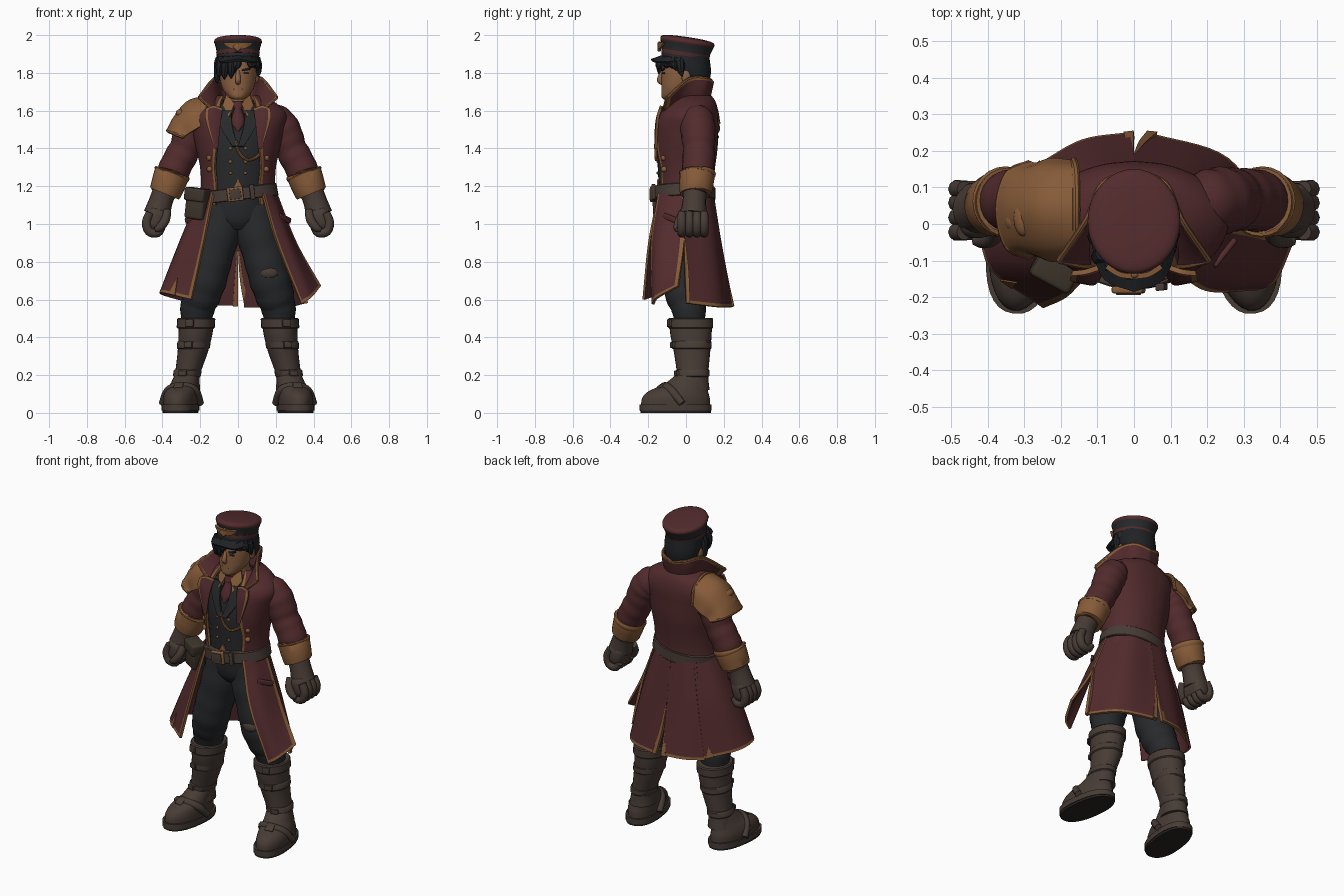
import bpy, bmesh, math
from mathutils import Vector, Matrix


def material(name, rgb):
    m = bpy.data.materials.new(name)
    m.diffuse_color = (*rgb, 1)
    return m


MAROON = material("maroon cloth", (0.085, 0.024, 0.026))
TAN = material("tan leather", (0.24, 0.105, 0.04))
CHARCOAL = material("charcoal cloth", (0.021, 0.022, 0.024))
BROWN = material("brown leather", (0.064, 0.045, 0.036))
POUCH = material("dark pouch leather", (0.048, 0.036, 0.025))
SKIN = material("skin", (0.26, 0.12, 0.055))
HAIR = material("black hair", (0.014, 0.016, 0.019))
SOLE = material("sole rubber", (0.02, 0.018, 0.017))


def finish(name, bm, mats, mirror=False, solid=0, bevel=0):
    if solid:  # open panels face away from the body axis
        bm.normal_update()
        if sum(f.normal.xy.dot(f.calc_center_median().xy) for f in bm.faces) < 0:
            bmesh.ops.reverse_faces(bm, faces=bm.faces[:])
    else:
        bmesh.ops.recalc_face_normals(bm, faces=bm.faces[:])
    me = bpy.data.meshes.new(name)
    bm.to_mesh(me)
    bm.free()
    ob = bpy.data.objects.new(name, me)
    bpy.context.collection.objects.link(ob)
    for m in mats:
        me.materials.append(m)
    if bevel:
        b = ob.modifiers.new("bevel", 'BEVEL')
        b.width, b.segments = bevel, 3
    if mirror:
        ob.modifiers.new("mirror", 'MIRROR').merge_threshold = 0.0005
    if solid:
        s = ob.modifiers.new("solid", 'SOLIDIFY')
        s.thickness, s.offset, s.material_offset = solid, 0, 2
    return ob


def spline(p, t):
    s = t * (len(p) - 1)
    i = min(int(s), len(p) - 2)
    f = s - i
    b, c = p[i], p[i + 1]
    a = p[i - 1] if i else b * 2 - c
    d = p[i + 2] if i + 2 < len(p) else c * 2 - b
    return 0.5 * (2 * b + (c - a) * f + (2 * a - 5 * b + 4 * c - d) * f * f + (3 * b - a - 3 * c + d) * f ** 3)


def skin_rings(bm, rings):
    vs = [[bm.verts.new(p) for p in r] for r in rings]
    n = len(vs[0])
    for a, b in zip(vs, vs[1:]):
        for i in range(n):
            bm.faces.new((a[i], a[(i + 1) % n], b[(i + 1) % n], b[i]))
    bm.faces.new(vs[0])
    bm.faces.new(vs[-1])


def loft(name, rows, mat, seg=32, steps=4, mirror=False, matrix=None, power=1.0):
    """Stack of ellipses: each row is z, cx, cy, rx, ry."""
    rows = [Vector(r) for r in rows]
    n = (len(rows) - 1) * steps
    rings = []
    for k in range(n + 1):
        z, cx, cy, rx, ry = spline(rows, k / n)
        ring = []
        for j in range(seg):
            c, s = math.cos(math.tau * j / seg), math.sin(math.tau * j / seg)
            c, s = (math.copysign(abs(q) ** power, q) for q in (c, s))
            ring.append(Vector((cx + rx * c, cy + ry * s, z)))
        rings.append(ring)
    bm = bmesh.new()
    skin_rings(bm, rings)
    if matrix:
        bm.transform(matrix)
    return finish(name, bm, [mat], mirror)


def tube(name, pts, mat, seg=16, steps=5, mirror=False, ripple=0, ref=(0, 1, 0)):
    """Round limb through points x, y, z, radius."""
    pts = [Vector(p) for p in pts]
    n = (len(pts) - 1) * steps
    s = [spline(pts, k / n) for k in range(n + 1)]
    rings = []
    for k, p in enumerate(s):
        t = (s[min(k + 1, n)] - s[max(k - 1, 0)]).xyz.normalized()
        u = t.cross(Vector(ref)).normalized()
        v = t.cross(u)
        r = max(p.w, 0.002) + ripple * math.sin(k * 1.3)
        rings.append([p.xyz + r * (u * math.cos(math.tau * j / seg) + v * math.sin(math.tau * j / seg)) for j in range(seg)])
    bm = bmesh.new()
    skin_rings(bm, rings)
    return finish(name, bm, [mat], mirror)


def sheet(name, rows, mat, trim=TAN, sides=(), wu=0.1, wv=0.03, th=0.014, mirror=True, nu=14, nv=14):
    """Curved panel; outer border cells on the listed sides take the trim colour."""
    rows = [[Vector(p) for p in r] for r in rows]

    def params(n, w):
        return [0, w] + [w + (1 - 2 * w) * i / n for i in range(1, n)] + [1 - w, 1]
    us, vs = params(nu, wu), params(nv, wv)
    bm = bmesh.new()
    g = [[bm.verts.new(spline([spline(r, u) for r in rows], v)) for u in us] for v in vs]
    for j in range(len(vs) - 1):
        for i in range(len(us) - 1):
            f = bm.faces.new((g[j][i], g[j][i + 1], g[j + 1][i + 1], g[j + 1][i]))
            edge = {"u0": i == 0, "u1": i == len(us) - 2, "v0": j == 0, "v1": j == len(vs) - 2}
            f.material_index = int(any(edge[e] for e in sides))
    return finish(name, bm, [mat, trim, mat, mat], mirror, th)


def box(name, loc, size, mat, bevel=0.01, rot=(0, 0, 0), mirror=False):
    bm = bmesh.new()
    bmesh.ops.create_cube(bm, size=1)
    r = Matrix.Rotation(rot[2], 4, 'Z') @ Matrix.Rotation(rot[1], 4, 'Y') @ Matrix.Rotation(rot[0], 4, 'X')
    bm.transform(Matrix.Translation(loc) @ r @ Matrix.Diagonal((*size, 1)))
    return finish(name, bm, [mat], mirror, 0, bevel)


def ball(name, loc, size, mat, mirror=False):
    bm = bmesh.new()
    bmesh.ops.create_uvsphere(bm, u_segments=16, v_segments=10, radius=1)
    bm.transform(Matrix.Translation(loc) @ Matrix.Diagonal((*size, 1)))
    return finish(name, bm, [mat], mirror)


# Trousers, waistcoat and neck
tube("trouser_leg", [(.08, .0, 1.1, .11), (.1, -.01, .97, .115), (.14, -.02, .82, .11), (.168, -.022, .71, .109),
                     (.195, -.005, .62, .102), (.215, .015, .55, .09), (.22, .02, .46, .08)], CHARCOAL, 24, 5, True, .002)
loft("trouser_hips", [(.97, 0, 0, .1, .09), (1.03, 0, -.005, .165, .12), (1.18, 0, -.01, .165, .13)], CHARCOAL)
loft("waistcoat", [(1.1, 0, -.01, .165, .13), (1.25, 0, -.015, .165, .132), (1.42, 0, -.01, .185, .142),
                   (1.54, 0, .005, .19, .13), (1.62, 0, .02, .13, .1), (1.64, 0, .02, .08, .08)], CHARCOAL)
tube("neck", [(0, .04, 1.56, .08), (0, .01, 1.66, .066), (0, .0, 1.74, .066)], SKIN)
sheet("waistcoat_lapel", [[(.035, -.105, 1.6), (.1, -.085, 1.6)], [(.03, -.132, 1.52), (.095, -.12, 1.52)],
                          [(.0, -.16, 1.41), (.03, -.158, 1.41)]], CHARCOAL, th=.016, nu=4, nv=8)
sheet("shirt_hem", [[(0, -.149, 1.235), (.002, -.149, 1.235)], [(0, -.15, 1.19), (.026, -.149, 1.19)]], TAN, th=.009, nu=2, nv=2)
for z in (1.27, 1.33, 1.4):
    ball("waistcoat_button", (.04, -.15, z), (.009, .006, .009), TAN, True)
tube("watch_chain", [(-.01, -.157, 1.44, .008), (.005, -.16, 1.38, .008), (.05, -.157, 1.34, .008),
                     (.1, -.139, 1.355, .008), (.125, -.136, 1.39, .008)], TAN, 8)

# Shirt collar and tie
sheet("shirt_collar", [[(.014, -.093, 1.64), (.06, -.05, 1.68)], [(.045, -.12, 1.565), (.08, -.07, 1.625)]], TAN, nu=3, nv=3)
loft("tie", [(1.49, 0, -.128, .008, .02), (1.54, 0, -.115, .038, .025), (1.61, 0, -.09, .019, .027),
             (1.615, 0, -.085, .029, .032), (1.65, 0, -.075, .032, .032)], MAROON, 12)

# Coat body, open at the front
body = [(1.1, .2, .148, -.005, .115), (1.2, .19, .146, -.008, .112), (1.3, .194, .155, -.008, .12),
        (1.4, .215, .166, -.006, .112), (1.5, .236, .166, -.002, .105), (1.58, .25, .155, .01, .1),
        (1.64, .19, .122, .03, .09), (1.675, .11, .1, .03, .075)]
rows = []
for z, rx, ry, cy, fx in body:
    a0 = math.asin(fx / rx)
    angles = [a0 + (math.pi - a0) * i / 8 for i in range(9)]
    rows.append([(rx * math.sin(a) if i < 8 else 0, cy - ry * math.cos(a), z) for i, a in enumerate(angles)])
sheet("coat_body", rows, MAROON, sides=("u0",), wu=.035, nu=24, nv=24)
edge = [(0, .14, 1.75), (.085, .11, 1.77), (.13, .012, 1.765), (.205, -.1, 1.67)]
sheet("coat_collar", [[(0, .115, 1.64), (.075, .085, 1.65), (.1, .0, 1.64), (.105, -.11, 1.59)],
                      [(0, .13, 1.705), (.085, .1, 1.715), (.118, .01, 1.705), (.155, -.11, 1.625)], edge],
      MAROON, sides=("v1", "u1"), wu=.05, wv=.09, th=.016)
tube("collar_piping", [(*p, .009) for p in edge], TAN, 8, 6, True, ref=(0, 0, 1))
tube("collar_point_piping", [(.205, -.1, 1.67, .009), (.155, -.112, 1.625, .009), (.115, -.116, 1.598, .008)], TAN, 8, 3, True)
sheet("coat_lapel", [[(.085, -.115, 1.61), (.13, -.13, 1.625), (.17, -.135, 1.61)],
                     [(.095, -.145, 1.53), (.13, -.155, 1.54), (.172, -.15, 1.555)],
                     [(.108, -.16, 1.4), (.116, -.162, 1.4), (.124, -.16, 1.4)]],
      MAROON, sides=("u1", "v0"), wu=.18, wv=.07)
for z in (1.29, 1.35):
    ball("coat_button", (.15, -.115, z), (.016, .018, .016), TAN, True)

# Coat skirt panels with side and back slits; the left and right sides differ
backs = {"left": [[(0, .14, 1.16), (.12, .11, 1.16), (.2, -.01, 1.16)],
                  [(0, .185, .88), (.185, .145, .88), (.295, -.01, .88)],
                  [(.035, .245, .56), (.255, .175, .56), (.36, 0, .58)]],
         "right": [[(0, .14, 1.16), (-.08, .13, 1.16), (-.14, .1, 1.16)],
                   [(0, .185, .88), (-.11, .175, .88), (-.2, .135, .88)],
                   [(-.012, .245, .57), (-.14, .225, .57), (-.25, .165, .57)]]}
fronts = {"left": [[(.13, -.145, 1.16), (.175, -.09, 1.16), (.202, 0, 1.16)],
                   [(.205, -.18, .9), (.27, -.135, .9), (.305, -.01, .9)],
                   [(.335, -.175, .575), (.385, -.15, .61), (.435, -.04, .67)]],
          "right": [[(-.13, -.145, 1.16), (-.19, -.06, 1.16), (-.19, .03, 1.16), (-.125, .108, 1.16)],
                    [(-.18, -.195, .9), (-.29, -.1, .9), (-.295, .04, .9), (-.185, .147, .9)],
                    [(-.245, -.225, .6), (-.395, -.11, .635), (-.39, .03, .62), (-.247, .17, .58)]]}
for side in ("left", "right"):
    sheet("coat_skirt_back_" + side, backs[side], MAROON, sides=("v1",), wu=.03, wv=.026, mirror=False)
    sheet("coat_skirt_front_" + side, fronts[side], MAROON, sides=("u0", "v1", "u1") if side == "left" else ("u0", "v1"),
          wu=.08 if side == "left" else .035, wv=.026, mirror=False)
for s, x0, x1 in ((1, .024, .035), (-1, .002, .0)):
    sheet("back_slit_trim", [[(0, .186, .86), (s * .006, .186, .86)], [(x0 * .5 * s, .217, .7), ((x0 * .5 + .018) * s, .215, .7)],
                             [(x1 * s, .247, .565), ((x1 + .028) * s, .244, .565)]], TAN, th=.018, nu=2, mirror=False)
sheet("side_slit_trim", [[(.291, -.006, .92), (.293, -.012, .92)], [(.328, .014, .75), (.33, -.006, .75)],
                         [(.358, .02, .58), (.362, 0, .58)]], TAN, th=.018, nu=2, mirror=False)
panel = [[Vector(p) for p in r] for r in fronts["right"]]
for label, u, w, v0 in (("front", .2, .035, .84), ("rear", .95, .04, .9)):
    rows = [[spline([spline(r, u + k * w * (v - v0) / (1 - v0)) for r in panel], v) for k in (-1, 1)] for v in (v0, 1)]
    sheet(label + "_notch_trim", rows, TAN, th=.022, nu=3, nv=4, mirror=False).data.materials[2] = MAROON
box("pocket_flap", (.247, -.08, 1.03), (.1, .016, .03), MAROON, .006, (0, .3, .9), True)

# Belt, buckle and pouch
tilt = Matrix.Translation((0, 0, 1.16)) @ Matrix.Rotation(-.12, 4, 'Y')
loft("belt", [(-.034, 0, -.012, .208, .163), (-.03, 0, -.012, .212, .167), (.03, 0, -.012, .208, .167), (.034, 0, -.012, .202, .163)],
     BROWN, 40, 1, matrix=tilt)
box("belt_buckle", (-.015, -.18, 1.158), (.085, .02, .075), TAN, .006, (0, -.12, 0))
box("buckle_plate", (-.015, -.19, 1.158), (.062, .009, .054), BROWN, .002, (0, -.12, 0))
box("belt_loop", (.075, -.172, 1.17), (.025, .02, .08), BROWN, .004, (0, -.12, .1))
box("pouch", (-.215, -.12, 1.1), (.11, .08, .15), POUCH, .015, (0, .12, -.5))
box("pouch_flap", (-.215, -.126, 1.155), (.12, .088, .07), POUCH, .012, (0, .12, -.5))

# Sleeves, cuffs and gloves
tube("sleeve", [(.14, .052, 1.565, .07), (.2, .06, 1.545, .088), (.243, .064, 1.49, .092), (.28, .068, 1.4, .084),
                (.328, .065, 1.31, .085), (.375, .055, 1.2, .075)], MAROON, 24, 6, True, .002)
tube("cuff", [(.348, .06, 1.27, .086), (.35, .06, 1.265, .094), (.385, .05, 1.168, .085), (.387, .05, 1.163, .075)], TAN, 24, 2, True)
tube("cuff_edge", [(.347, .06, 1.277, .093), (.35, .06, 1.268, .098), (.354, .059, 1.258, .094)], TAN, 24, 3, True)
tube("glove_wrist", [(.385, .05, 1.18, .065), (.405, .045, 1.13, .062), (.43, .04, 1.05, .07)], BROWN, 16, 3, True)
box("glove_palm", (.435, .037, 1.025), (.105, .15, .13), BROWN, .04, (0, -.25, 0), True)
for y in (-.022, .018, .058, .096):
    tube("glove_finger", [(.465, y, 1.06, .022), (.484, y, 1.01, .025), (.47, y, .96, .024), (.425, y, .952, .022),
                          (.4, y, .985, .018)], BROWN, 10, 3, True)
tube("glove_thumb", [(.375, -.01, 1.07, .022), (.385, -.035, 1.02, .024), (.415, -.045, .98, .022), (.44, -.045, .97, .012)],
     BROWN, 10, 3, True, ref=(.6, .8, 0))

# Shoulder guard with rolled rims and a raised mask ornament
sheet("shoulder_guard", [[(-.16, -.095, 1.54), (-.155, -.06, 1.635), (-.155, .04, 1.672), (-.155, .14, 1.635), (-.16, .165, 1.54)],
                         [(-.225, -.095, 1.5), (-.25, -.065, 1.595), (-.262, .04, 1.645), (-.25, .14, 1.595), (-.225, .172, 1.5)],
                         [(-.265, -.08, 1.475), (-.315, -.055, 1.53), (-.335, .04, 1.56), (-.315, .13, 1.53), (-.265, .16, 1.475)],
                         [(-.285, -.088, 1.46), (-.345, -.06, 1.482), (-.37, .04, 1.495), (-.345, .135, 1.482), (-.285, .165, 1.46)]],
      TAN, th=.018, mirror=False)
for r in ([(-.165, -.1, 1.53), (-.16, -.065, 1.63), (-.158, .04, 1.678), (-.16, .145, 1.63), (-.165, .172, 1.53)],
          [(-.285, -.088, 1.46), (-.345, -.06, 1.482), (-.37, .04, 1.495), (-.345, .135, 1.482), (-.285, .165, 1.46)]):
    tube("guard_rim", [(*p, .011) for p in r], TAN, 8, ref=(.8, 0, -.6))
ball("mask_brow", (-.3, .015, 1.585), (.03, .05, .025), TAN)
ball("mask_jaw", (-.33, .01, 1.535), (.024, .032, .03), TAN)

# Boots with straps and buckles
loft("boot_shaft", [(.12, .275, .035, .075, .09), (.2, .268, .035, .067, .083), (.32, .24, .032, .08, .096),
                    (.42, .225, .026, .09, .11), (.5, .22, .025, .095, .113)], BROWN, 28, 4, True)
for z, cx, cy, rx, ry, h in ((.475, .221, .025, .101, .119, .028), (.36, .233, .03, .088, .106, .022),
                             (.21, .267, .035, .074, .09, .02)):
    loft("boot_strap", [(z - h, cx + .003, cy, rx - .006, ry - .006), (z - h + .006, cx + .003, cy, rx, ry),
                        (z + h - .006, cx, cy, rx, ry), (z + h, cx, cy, rx - .006, ry - .006)], BROWN, 28, 1, True)
    box("strap_buckle", (cx + rx * .35, cy - ry * .95, z), (.045, .016, h * 1.4), BROWN, .004, (0, 0, .3), True)
foot = Matrix.Translation((.305, -.055, 0)) @ Matrix.Rotation(.13, 4, 'Z')
loft("boot_sole", [(0, 0, 0, .09, .188), (.022, 0, 0, .093, .19)], SOLE, 32, 1, True, foot, .85)
loft("boot_welt", [(.012, 0, 0, .096, .192), (.045, 0, 0, .096, .192)], BROWN, 32, 1, True, foot, .85)
loft("boot_foot", [(.035, 0, 0, .09, .185), (.08, 0, .002, .09, .18), (.115, -.004, .015, .084, .158),
                   (.15, -.014, .055, .075, .118), (.2, -.025, .088, .066, .085)], BROWN, 32, 4, True, foot)
tube("instep_strap", [(.2, -.02, .05, .02), (.23, -.085, .12, .024), (.305, -.11, .14, .024), (.37, -.075, .115, .024),
                      (.4, -.02, .05, .02)], BROWN, 10, 4, True, ref=(0, .7, .7))
box("instep_buckle", (.315, -.13, .142), (.05, .045, .02), BROWN, .005, (.6, 0, .15), True)
ball("knee_patch", (.165, -.112, .74), (.05, .028, .034), BROWN)

# Head and face
loft("head", [(1.66, 0, -.088, .028, .03), (1.675, 0, -.075, .05, .055), (1.715, 0, -.04, .082, .09), (1.77, 0, -.02, .096, .11),
              (1.82, 0, -.01, .1, .118), (1.89, 0, 0, .1, .115)], SKIN)
tube("nose", [(0, -.123, 1.81, .009), (0, -.137, 1.775, .014), (0, -.137, 1.757, .015), (0, -.12, 1.745, .012)],
     SKIN, 10, 3, ref=(1, 0, 0))
ball("ear", (.1, .0, 1.78), (.013, .024, .034), SKIN, True)
box("eye", (.042, -.119, 1.797), (.03, .009, .008), HAIR, .002, (0, 0, .25), True)
box("eyebrow", (.044, -.121, 1.818), (.046, .012, .01), HAIR, .003, (0, -.2, .25), True)
box("mouth", (0, -.123, 1.715), (.046, .009, .006), POUCH, .002)

# Hair with loose locks swept over one eye
loft("hair", [(1.715, 0, .075, .05, .035), (1.75, 0, .055, .088, .068), (1.81, 0, .035, .109, .097), (1.89, 0, .015, .109, .108)], HAIR)
for x, y, x2, y2, z2 in ((-.085, -.08, -.1, -.09, 1.775), (-.06, -.105, -.072, -.118, 1.765), (-.03, -.115, -.036, -.134, 1.77),
                         (0, -.12, -.016, -.138, 1.8), (.06, -.1, .085, -.1, 1.835), (.085, -.06, .103, -.065, 1.81),
                         (.095, -.03, .108, -.03, 1.78), (-.095, -.03, -.11, -.035, 1.745)):
    tube("hair_lock", [(x, y, 1.88, .022), ((x + x2) / 2, y2, 1.845, .025), (x2, y2 + .004, z2 + .025, .016), (x2, y2 + .012, z2, .002)],
         HAIR, 8, 3)

# Peaked cap: dark band, maroon top
cap = Matrix.Translation((0, .002, 1.93)) @ Matrix.Rotation(-.15, 4, 'X')
loft("cap_band", [(-.075, 0, -.004, .109, .119), (-.02, 0, .0, .113, .128), (.012, 0, 0, .12, .138), (.03, 0, 0, .125, .1435)],
     CHARCOAL, 40, 2, matrix=cap)
loft("cap_stripe", [(-.04, 0, -.001, .1135, .1275), (-.02, 0, .0, .1155, .131)], MAROON, 40, 1, matrix=cap)
loft("cap_crown", [(.02, 0, 0, .121, .139), (.034, 0, 0, .127, .145), (.05, 0, 0, .117, .134),
                   (.058, 0, 0, .07, .08), (.06, 0, 0, .01, .01)], MAROON, 40, 3, matrix=cap)
sheet("cap_visor", [[(0, -.115, 1.892), (.07, -.095, 1.885), (.11, -.025, 1.872)],
                    [(0, -.184, 1.868), (.082, -.146, 1.856), (.117, -.035, 1.86)]], HAIR, th=.012)
box("cap_badge", (0, -.14, 1.94), (.04, .02, .045), TAN, .008, (-.15, .785, 0))
sheet("badge_wing", [[(0, -.144, 1.96), (.04, -.138, 1.962), (.075, -.116, 1.96)],
                     [(0, -.14, 1.925), (.035, -.136, 1.93), (.058, -.125, 1.942)]], TAN, th=.014, nu=6, nv=3)

# Bake modifiers and smooth
bpy.ops.object.select_all(action='SELECT')
bpy.context.view_layer.objects.active = bpy.context.selected_objects[0]
bpy.ops.object.convert(target='MESH')
bpy.ops.object.shade_smooth_by_angle(angle=math.radians(40))
